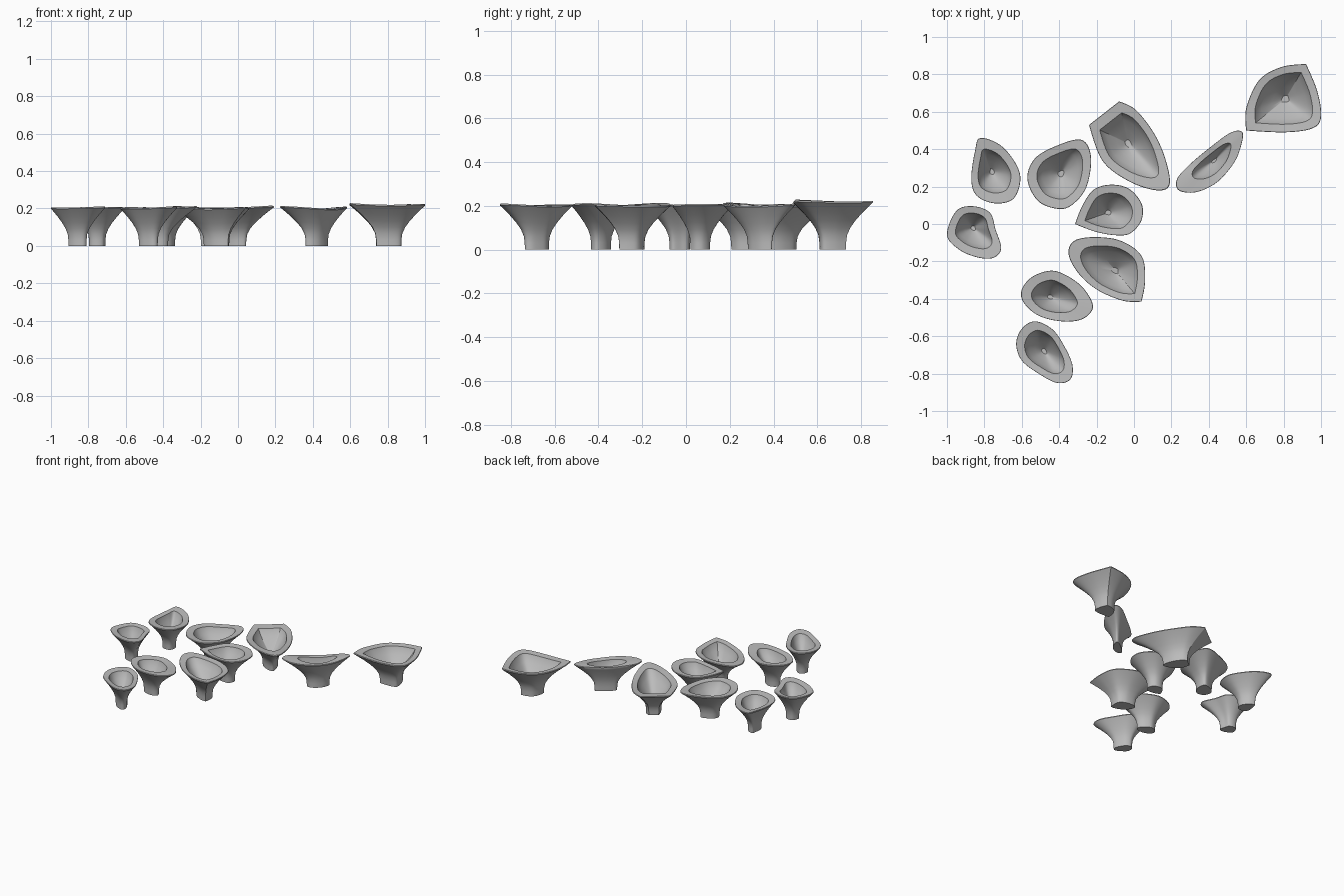
import bpy
import bmesh
import math
from mathutils import Vector

cube = bpy.data.objects.get("Cube")
if cube:
    bpy.data.objects.remove(cube, do_unlink=True)

# Single grey material shared by every cup
grey = bpy.data.materials.new("stone grey")
grey.use_nodes = True
colour = (0.5, 0.5, 0.5, 1)
grey.diffuse_color = colour
grey.node_tree.nodes["Principled BSDF"].inputs["Base Color"].default_value = colour

STEPS = 7
# Trumpet profile: share of the rim radius, share of the rim height
FLARE = [(.33, 0), (.335, .15), (.36, .3), (.44, .45), (.57, .6), (.74, .76), (.91, .9), (1, .97)]
# Bowl profile: share of the bowl radius, share of the rim height
BOWL = [(1, .975), (.95, .9), (.78, .75), (.45, .54), (.13, .36)]


def smooth_outline(points, corners):
    """Closed spline through the points; listed corners stay sharp."""
    pts = [Vector(p) / 100 for p in points]
    n = len(pts)
    tangents = []
    for i in range(n):
        slope = (pts[(i + 1) % n] - pts[i - 1]) / 2
        tangents.append(Vector((0, 0)) if i in corners else slope)
    outline = []
    for i in range(n):
        j = (i + 1) % n
        for k in range(STEPS):
            t = k / STEPS
            h = t * t * (3 - 2 * t)
            outline.append(pts[i] * (1 - h) + pts[j] * h
                           + tangents[i] * t * (1 - t) ** 2
                           - tangents[j] * t * t * (1 - t))
    return outline


def cup(name, hub, points, bowl, corners=(), height=.205):
    centre = Vector(hub) / 100
    arms = [p - centre for p in smooth_outline(points, corners)]
    mean = sum(a.length for a in arms) / len(arms)
    # The rim rises a little where it reaches further out
    tops = [height + .1 * (a.length - mean) for a in arms]

    bm = bmesh.new()

    def ring(scale, level):
        return [bm.verts.new((*(centre + a * scale), top * level))
                for a, top in zip(arms, tops)]

    rings = [ring(s, z) for s, z in FLARE]
    rings.append(ring(.99, 1))
    rings += [ring(bowl * s, z) for s, z in BOWL]
    n = len(arms)
    for low, high in zip(rings, rings[1:]):
        for i in range(n):
            j = (i + 1) % n
            bm.faces.new((low[i], low[j], high[j], high[i]))
    bm.faces.new(rings[0][::-1])
    bm.faces.new(rings[-1])
    bmesh.ops.recalc_face_normals(bm, faces=bm.faces)

    mesh = bpy.data.meshes.new(name)
    bm.to_mesh(mesh)
    bm.free()
    mesh.materials.append(grey)
    obj = bpy.data.objects.new(name, mesh)
    bpy.context.collection.objects.link(obj)
    bpy.ops.object.select_all(action="DESELECT")
    obj.select_set(True)
    bpy.context.view_layer.objects.active = obj
    bpy.ops.object.shade_smooth_by_angle(angle=math.radians(35))


# Cups, outlines in hundredths of a unit
cup("left_back_cup", (81, 67),
    [(92, 85.5), (98, 71), (100, 57), (95, 51), (80, 49), (60, 50), (60, 62), (67, 77), (79, 84)],
    .76, (0, 5), .222)
cup("slim_cup", (43, 34),
    [(58, 49), (52, 49), (42, 42), (30, 32), (23, 24), (24, 18), (33, 17), (44, 22), (53, 32), (57, 41)],
    .58)
cup("centre_back_cup", (-3, 43),
    [(-8, 65.5), (1, 61), (11, 48), (17, 34), (19, 21), (12, 18), (-3, 23), (-17, 34), (-24, 53)],
    .73, (0, 8))
cup("wide_back_cup", (-39, 27),
    [(-28, 45), (-23, 36), (-25, 21), (-31, 12), (-39, 8), (-51, 12), (-57, 24), (-53, 35), (-41, 42)],
    .72)
cup("right_back_cup", (-76, 28),
    [(-82, 46), (-70, 41), (-61, 27), (-64, 14), (-74, 11), (-84, 15), (-87, 24), (-85, 39)],
    .67)
cup("right_cup", (-86, -2),
    [(-86, 9.5), (-77, 6), (-74, -3), (-71, -13), (-75, -18), (-83, -18), (-93, -14), (-100, -6), (-95, 7)],
    .68)
cup("centre_cup", (-14, 6),
    [(-31.5, 0), (-28, 9), (-22, 18), (-13, 21), (-3, 19), (4, 11), (4, 2), (-2, -5), (-10, -6), (-21, -4)],
    .7, (0,))
cup("centre_front_cup", (-10, -25),
    [(4, -41.5), (-6, -41), (-20, -35), (-30, -26), (-35, -16), (-32, -9), (-21, -7), (-7, -9), (4, -17), (6, -30)],
    .74, (0,))
cup("middle_front_cup", (-45, -39),
    [(-43, -25), (-32, -30), (-25, -37), (-22, -45), (-28, -51), (-39, -52), (-51, -49), (-59, -42), (-60, -35), (-54, -28)],
    .64)
cup("front_cup", (-48, -68),
    [(-53, -52), (-44, -56), (-38, -64), (-33, -75), (-34, -83), (-41, -85), (-51, -80), (-60, -73), (-63, -64), (-60, -56)],
    .7)
